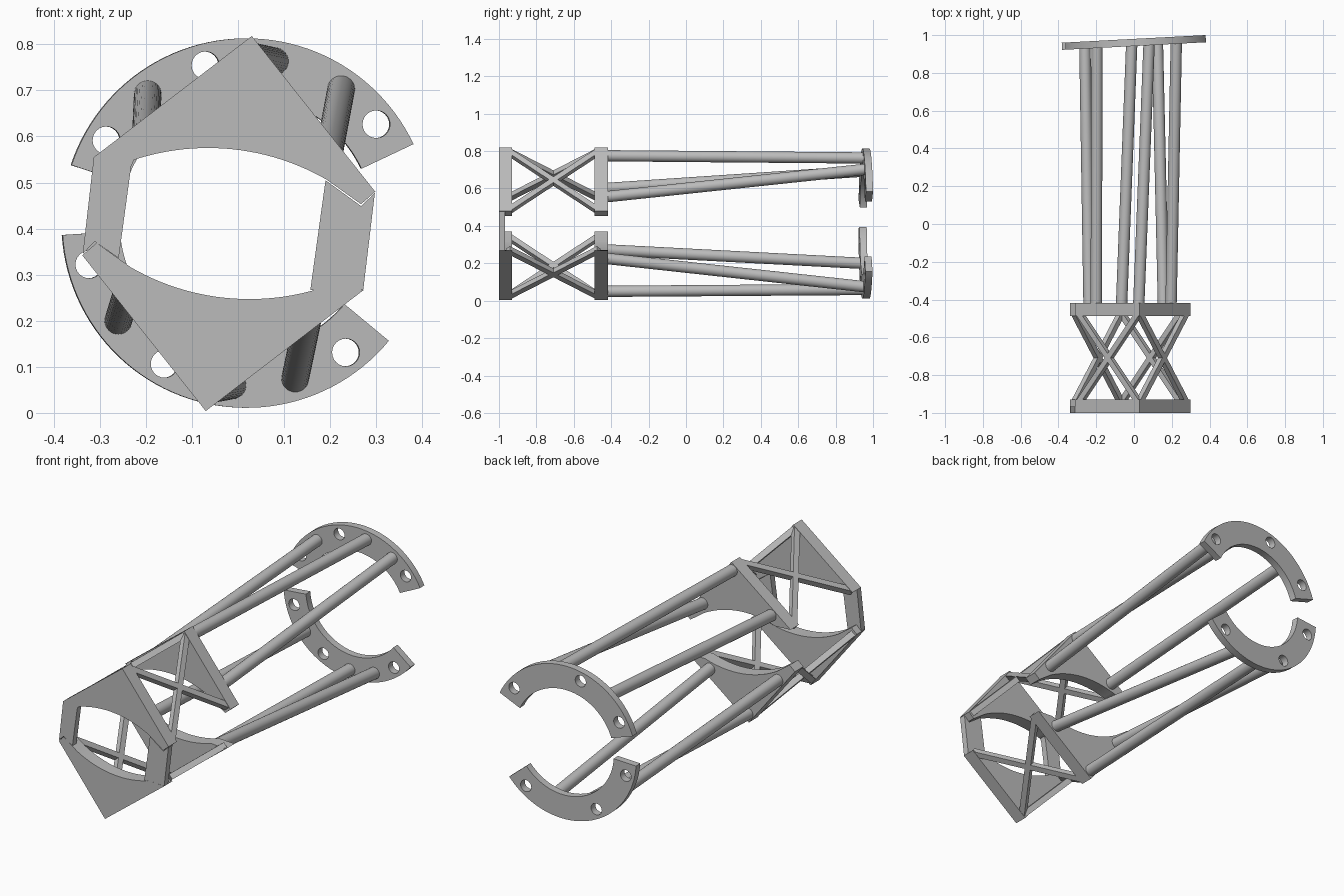
import bpy, math
from math import cos, sin, radians
from mathutils import Vector, Matrix

if "Cube" in bpy.data.objects:
    bpy.data.objects.remove(bpy.data.objects["Cube"])

grey = bpy.data.materials.new("light_grey")
grey.use_nodes = True
grey.diffuse_color = (0.5, 0.5, 0.5, 1)
grey.node_tree.nodes["Principled BSDF"].inputs["Base Color"].default_value = (0.5, 0.5, 0.5, 1)


def finish(ob):
    """Give the object its material and shading."""
    bpy.ops.object.select_all(action='DESELECT')
    ob.select_set(True)
    bpy.context.view_layer.objects.active = ob
    if ob.type == 'CURVE':
        bpy.ops.object.convert(target='MESH')
        ob = bpy.context.object
    ob.data.materials.clear()
    ob.data.materials.append(grey)
    bpy.ops.object.shade_smooth_by_angle(angle=radians(30))


def arc(cx, cz, r, a0, a1, n):
    """Points along an arc, angles in degrees."""
    return [(cx + r * cos(radians(a0 + (a1 - a0) * i / n)),
             cz + r * sin(radians(a0 + (a1 - a0) * i / n))) for i in range(n + 1)]


def plate(name, loops, y, thick, tilt=0.0):
    """Upright flat plate from an outline and optional hole loops in x, z."""
    cu = bpy.data.curves.new(name, 'CURVE')
    cu.dimensions = '2D'
    cu.fill_mode = 'BOTH'
    cu.extrude = thick / 2
    for pts in loops:
        sp = cu.splines.new('POLY')
        sp.points.add(len(pts) - 1)
        for p, (x, z) in zip(sp.points, pts):
            p.co = (x, z, 0, 1)
        sp.use_cyclic_u = True
    ob = bpy.data.objects.new(name, cu)
    ob.location.y = y
    ob.rotation_euler = (math.pi / 2, 0, tilt)
    bpy.context.collection.objects.link(ob)
    finish(ob)


def turned(p):
    """Half turn about the frame axis."""
    return (-0.04 - p[0], 0.822 - p[1])


def rod(name, a, b, r):
    a, b = Vector(a), Vector(b)
    d = b - a
    bpy.ops.mesh.primitive_cylinder_add(vertices=32, radius=r, depth=d.length, location=(a + b) / 2)
    ob = bpy.context.object
    ob.name = name
    ob.rotation_euler = d.to_track_quat('Z', 'Y').to_euler()
    finish(ob)


def bar(name, a, b, normal, w):
    """Square bar from a to b with one side facing along the normal."""
    d = (b - a).normalized()
    side = d.cross(normal)
    bpy.ops.mesh.primitive_cube_add(size=1)
    ob = bpy.context.object
    ob.name = name
    m = Matrix((side * w, normal * w, d * ((b - a).length + 0.03))).transposed().to_4x4()
    ob.data.transform(m)
    ob.location = (a + b) / 2
    finish(ob)


# Truss end plates: pointed outside, arched inside
apex, left, right = (0.03, 0.818), (-0.313, 0.555), (0.298, 0.48)
outline = [left, apex, right, (0.267, 0.453)] + arc(-0.065, 0.059, 0.516, 60, 108, 24)
for y, end in ((-0.965, "front"), (-0.453, "back")):
    plate(end + "_upper_plate", [outline], y, 0.07)
    plate(end + "_lower_plate", [[turned(p) for p in outline]], y, 0.07)

# Thin side links joining the two front plates
plate("right_link", [[(0.297, 0.477), (0.267, 0.449), (0.19, 0.505), (0.157, 0.267),
                      (0.272, 0.268)]], -0.983, 0.033)
plate("left_link", [[(-0.313, 0.555), (-0.225, 0.551), (-0.232, 0.535), (-0.259, 0.336),
                     (-0.311, 0.372), (-0.337, 0.345)]], -0.983, 0.033)

# Crossed braces on the four outer faces
for half in ("upper", "lower"):
    for side, corner in (("left", left), ("right", right)):
        ends = [apex, corner]
        middle = (-0.02, 0.411)
        if half == "lower":
            ends = [turned(p) for p in ends]
        p, q = [Vector((x, 0, z)) for x, z in ends]
        run = (q - p).normalized()
        normal = run.cross(Vector((0, 1, 0)))
        if normal.dot(p - Vector((middle[0], 0, middle[1]))) < 0:
            normal = -normal
        p = p + run * 0.022 - normal * 0.017
        q = q - run * 0.022 - normal * 0.017
        front, back = Vector((0, -0.94, 0)), Vector((0, -0.478, 0))
        bar(f"{half}_{side}_brace_a", p + front, q + back, normal, 0.03)
        bar(f"{half}_{side}_brace_b", q + front, p + back, normal, 0.03)

# Long round rods: start x, z and end x, z
rods = {
    "upper_left_rod": (-0.2, 0.6, -0.196, 0.692),
    "top_rod": (0.025, 0.775, 0.08, 0.763),
    "upper_right_rod": (0.196, 0.555, 0.224, 0.703),
    "lower_left_rod": (-0.238, 0.272, -0.26, 0.2),
    "bottom_rod": (-0.066, 0.05, -0.012, 0.06),
    "lower_right_rod": (0.156, 0.226, 0.124, 0.074),
}
SLOPE = 0.053
for name, (x0, z0, x1, z1) in rods.items():
    rod(name, (x0, -0.43, z0), (x1, 0.955 + SLOPE * x1, z1), 0.03)

# Slightly turned arched flanges with bolt holes
CX, CZ = 0.018, 0.412
for name, a0, a1, holes in (("upper_flange", 25.3, 161.7, (37.3, 104.7, 149.5)),
                            ("lower_flange", 183.7, 320.4, (194.7, 239.7, 307.5))):
    loops = [arc(CX, CZ, 0.401, a0, a1, 48) + arc(CX, CZ, 0.276, a1, a0, 48)]
    for h in holes:
        hx, hz = CX + 0.354 * cos(radians(h)), CZ + 0.354 * sin(radians(h))
        loops.append(arc(hx, hz, 0.03, 0, 345, 23))
    plate(name, loops, 0.961, 0.038, math.atan(SLOPE))
